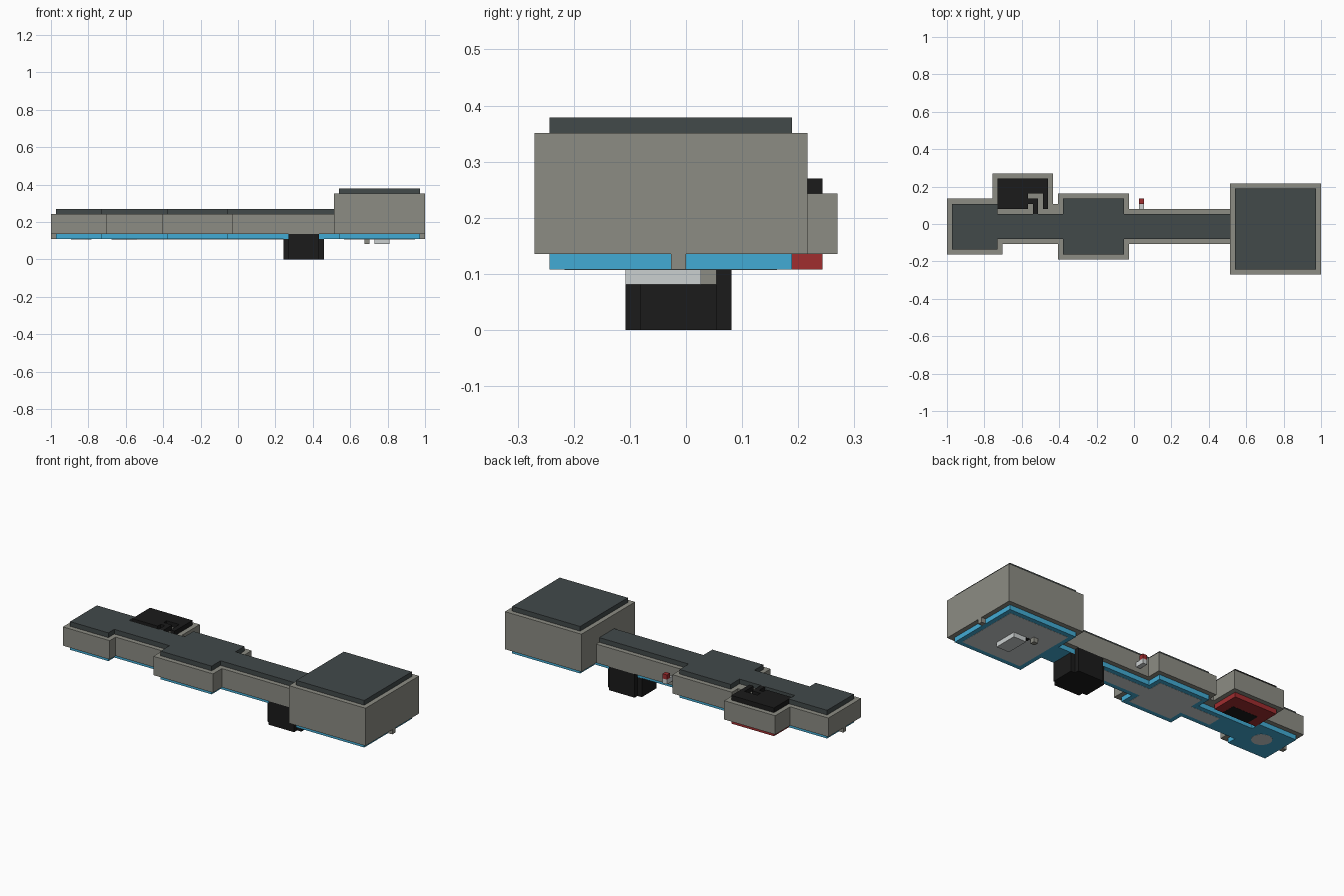
import bpy, bmesh
from mathutils import Vector

if "Cube" in bpy.data.objects:
    bpy.data.objects.remove(bpy.data.objects["Cube"])

U = 1 / 37                       # building module: every size below is in modules


def material(name, rgb):
    m = bpy.data.materials.new(name)
    m.use_nodes = True
    m.diffuse_color = (*rgb, 1)
    m.node_tree.nodes["Principled BSDF"].inputs["Base Color"].default_value = (*rgb, 1)
    return m


GRAY = material("wall gray", (0.265, 0.265, 0.23))
SLATE = material("roof slate", (0.054, 0.067, 0.068))
BLUE = material("base blue", (0.055, 0.41, 0.66))
RED = material("base red", (0.35, 0.026, 0.028))
BLACK = material("black", (0.011, 0.011, 0.011))
LIGHT = material("light gray", (0.6, 0.63, 0.63))

BASE, FLOOR, EAVE, ROOF = 4, 5, 9, 10


def rect(x0, x1, y0, y1):
    return [(x0, y0), (x1, y0), (x1, y1), (x0, y1)]


def inset(points, d=1):
    """Shrink a counter-clockwise right-angled outline by d."""
    out = []
    for i, p in enumerate(points):
        p = Vector(p)
        a = (p - Vector(points[i - 1])).normalized()
        b = (Vector(points[(i + 1) % len(points)]) - p).normalized()
        out.append(p + d * Vector((-a.y - b.y, a.x + b.x)))
    return out


def prism(name, points, z0, z1, mat):
    """Extrude a plan outline upward."""
    bm = bmesh.new()
    face = bm.faces.new([bm.verts.new((p[0] * U, p[1] * U, z0 * U)) for p in points])
    for v in bmesh.ops.extrude_face_region(bm, geom=[face])["geom"]:
        if isinstance(v, bmesh.types.BMVert):
            v.co.z = z1 * U
    bmesh.ops.recalc_face_normals(bm, faces=bm.faces)
    mesh = bpy.data.meshes.new(name)
    bm.to_mesh(mesh)
    bm.free()
    mesh.materials.append(mat)
    bpy.context.collection.objects.link(bpy.data.objects.new(name, mesh))


# Plan outlines
hall = [(-37, -6), (-26, -6), (-26, -4), (-15, -4), (-15, -7), (-1, -7),
        (-1, -4), (21, -4), (21, 3), (-1, 3), (-1, 6), (-15, 6),
        (-15, 3), (-26, 3), (-26, 5), (-37, 5)]
tall = rect(19, 37, -10, 8)

# Long hall with its rooms
prism("hall_walls", hall, FLOOR, EAVE, GRAY)
prism("hall_roof", inset(hall), EAVE, ROOF, SLATE)
prism("hall_base", inset(hall), BASE, FLOOR, BLUE)

# Tall end room
prism("tall_walls", tall, FLOOR, 13, GRAY)
prism("tall_roof", inset(tall), 13, 14, SLATE)
prism("tall_base", inset(tall), BASE, FLOOR, BLUE)

# Rear annex, its roof cut by a hooked slot
slotted = [(-27, 3), (-21, 3), (-21, 4), (-20, 4), (-20, 2), (-19, 2), (-19, 5),
           (-21, 5), (-21, 6), (-18, 6), (-18, 3), (-17, 3), (-17, 9), (-27, 9)]
prism("annex_walls", rect(-28, -16, 3, 10), FLOOR, EAVE, GRAY)
prism("annex_roof", slotted, EAVE, ROOF, BLACK)
prism("annex_base", rect(-27, -17, 3, 9), BASE, FLOOR, RED)
prism("annex_link", rect(-16, -15, 3, 4), FLOOR, EAVE, GRAY)

# Floor panels set into the bases
panels = [("tall_floor", rect(21, 35, -8, 6), LIGHT),
          ("middle_floor", rect(-13, -3, -5, 4), LIGHT),
          ("hall_floor", rect(-3, 9, -2, 1), LIGHT),
          ("passage_floor", rect(-20, -13, -2, 1), LIGHT),
          ("annex_floor", rect(-25, -19, 3, 6), BLACK),
          ("catch_slot", rect(26, 27, 0, 1), BLACK)]
for i, (name, plan, mat) in enumerate(panels):
    drop = 0.06 if name == "catch_slot" else 0.03
    prism(name, plan, BASE - drop, BASE + 0.1, mat)
bpy.ops.mesh.primitive_cylinder_add(vertices=16, radius=2 * U, depth=0.1 * U,
                                    location=(-31 * U, 0, (BASE + 0.02) * U))
disc = bpy.context.object
disc.name = "round_floor"
disc.data.materials.append(LIGHT)

# End stubs beside the base
for x in (-37, 36):
    prism("end_stub", rect(x, x + 1, -1, 0), BASE, FLOOR, GRAY)

# Hanging black block with notched corners and a narrower neck
block = [(10, -4), (16, -4), (16, -3), (17, -3), (17, 2), (16, 2),
         (16, 3), (10, 3), (10, 2), (9, 2), (9, -3), (10, -3)]
prism("hanging_block", block, 0, BASE, BLACK)
prism("block_neck", rect(10, 16, -4, 3), BASE, FLOOR, BLACK)

# Fixtures under the tall room
prism("under_plate", rect(27, 30, -4, 1), BASE - 1, BASE, LIGHT)
prism("under_catch", rect(25, 26, 1, 2), BASE - 1, BASE, GRAY)

# Rear lever
prism("lever_arm", rect(1, 2, 3, 5), 6, 7, LIGHT)
prism("lever_tip", rect(1, 2, 4, 5), 7, 8, RED)
